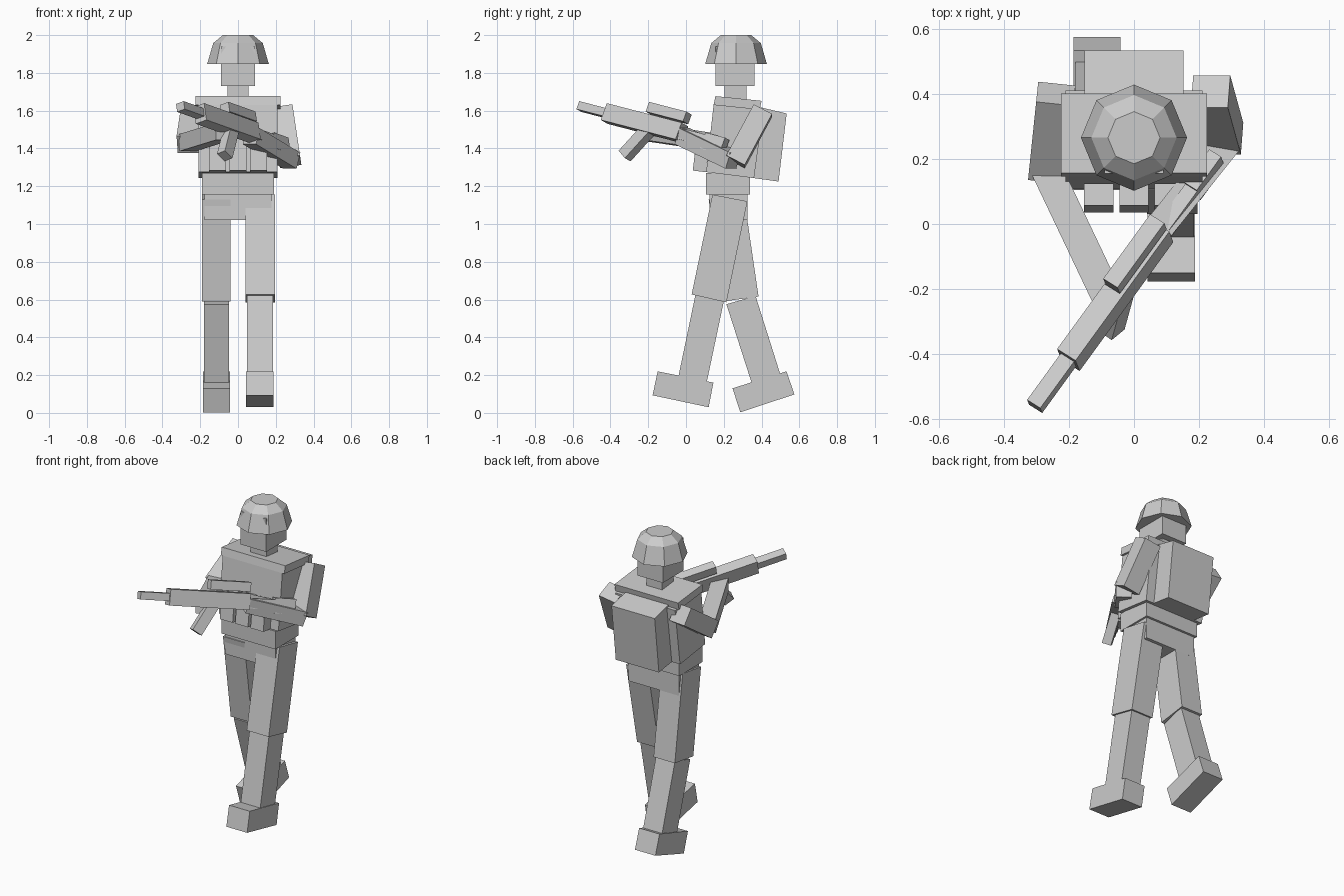
import bpy, bmesh, math
from mathutils import Vector

grey = bpy.data.materials.new("plain grey")
grey.diffuse_color = (0.6, 0.6, 0.6, 1)


def make(name, rings):
    """Closed solid skinned over equal-sized rings of points."""
    bm = bmesh.new()
    loops = [[bm.verts.new(p) for p in r] for r in rings]
    n = len(loops[0])
    for a, b in zip(loops, loops[1:]):
        for i in range(n):
            j = (i + 1) % n
            bm.faces.new((a[i], a[j], b[j], b[i]))
    bm.faces.new(loops[0][::-1])
    bm.faces.new(loops[-1])
    bmesh.ops.recalc_face_normals(bm, faces=bm.faces)
    me = bpy.data.meshes.new(name)
    bm.to_mesh(me)
    bm.free()
    me.materials.append(grey)
    ob = bpy.data.objects.new(name, me)
    bpy.context.collection.objects.link(ob)
    return ob


def prism(name, x0, x1, profile):
    """Side profile (y, z) extruded along x."""
    return make(name, [[(x, y, z) for y, z in profile] for x in (x0, x1)])


def box(name, x, y0, y1, z0, z1):
    return prism(name, -x, x, [(y0, z0), (y1, z0), (y1, z1), (y0, z1)])


def beam(name, a, b, w, h, up=(0, 0, 1)):
    """Square bar from a to b, w wide and h high."""
    a, b = Vector(a), Vector(b)
    d = (b - a).normalized()
    s = d.cross(Vector(up)).normalized()
    u = s.cross(d)
    corners = [(-1, -1), (1, -1), (1, 1), (-1, 1)]
    return make(name, [[p + s * (i * w / 2) + u * (j * h / 2) for i, j in corners]
                       for p in (a, b)])


# Helmet, head and neck
make("helmet", [[(r * math.cos(i * math.pi / 4), 0.265 + r * math.sin(i * math.pi / 4), z)
                 for i in range(8)]
                for r, z in ((0.163, 1.848), (0.131, 1.958), (0.08, 2.0))])
box("head", 0.09, 0.155, 0.362, 1.73, 1.94)
box("neck", 0.056, 0.205, 0.32, 1.66, 1.74)

# Torso leaning slightly back
prism("shoulder_yoke", -0.224, 0.224, [(0.156, 1.677), (0.40, 1.652), (0.39, 1.605), (0.146, 1.63)])
prism("torso", -0.21, 0.21, [(0.146, 1.63), (0.41, 1.605), (0.36, 1.243), (0.107, 1.275)])
prism("backpack", -0.152, 0.152, [(0.385, 1.62), (0.533, 1.585), (0.49, 1.225), (0.345, 1.245)])
for i in (-1, 0, 1):
    x = i * 0.108
    prism("chest_pouch", x - 0.045, x + 0.045,
          [(0.125, 1.455), (0.057, 1.465), (0.036, 1.283), (0.107, 1.274)])
box("belt", 0.19, 0.105, 0.34, 1.155, 1.27)
box("hips", 0.178, 0.125, 0.325, 1.02, 1.16)

# Forward leg (+x)
prism("front_thigh", 0.04, 0.195, [(0.14, 1.156), (0.325, 1.12), (0.214, 0.585), (0.03, 0.627)])
prism("front_shin", 0.047, 0.184, [(0.05, 0.625), (0.20, 0.59), (0.105, 0.14), (-0.045, 0.17)])
prism("front_boot", 0.042, 0.188, [(-0.15, 0.22), (-0.177, 0.093), (0.12, 0.03), (0.145, 0.16)])

# Trailing leg (-x)
prism("rear_thigh", -0.19, -0.04, [(0.12, 1.13), (0.305, 1.156), (0.384, 0.616), (0.198, 0.59)])
prism("rear_shin", -0.18, -0.047, [(0.214, 0.575), (0.368, 0.62), (0.51, 0.17), (0.36, 0.12)])
prism("rear_boot", -0.186, -0.042, [(0.246, 0.13), (0.288, 0.003), (0.574, 0.098), (0.532, 0.22)])

# Arms
beam("left_upper_arm", (0.235, 0.407, 1.60), (0.275, 0.262, 1.33), 0.115, 0.11, (0, -1, 0))
beam("left_forearm", (0.285, 0.25, 1.335), (0.07, -0.02, 1.465), 0.09, 0.09)
beam("right_upper_arm", (-0.24, 0.40, 1.585), (-0.265, 0.16, 1.42), 0.115, 0.11)
beam("right_forearm", (-0.27, 0.17, 1.43), (-0.075, -0.24, 1.49), 0.095, 0.09)

# Rifle, rolled slightly and pointing across the body
muzzle = Vector((-0.305, -0.56, 1.622))
aim = Vector((0.588, 0.809, -0.21)).normalized()
side = aim.cross(Vector((-0.24, 0.18, 0.95))).normalized()
lift = side.cross(aim)
for name, t0, t1, rise, w, h in (
        ("rifle_barrel", 0.0, 0.20, 0.0, 0.05, 0.045),
        ("rifle_body", 0.18, 0.68, 0.0, 0.07, 0.095),
        ("rifle_stock", 0.66, 0.90, -0.01, 0.045, 0.06),
        ("rifle_butt", 0.84, 0.97, -0.015, 0.045, 0.09),
        ("rifle_sight", 0.43, 0.68, 0.085, 0.054, 0.055)):
    o = muzzle + lift * rise
    beam(name, o + aim * t0, o + aim * t1, w, h, lift)
beam("rifle_magazine", (-0.03, -0.18, 1.52), (-0.07, -0.325, 1.36), 0.055, 0.065, lift)
